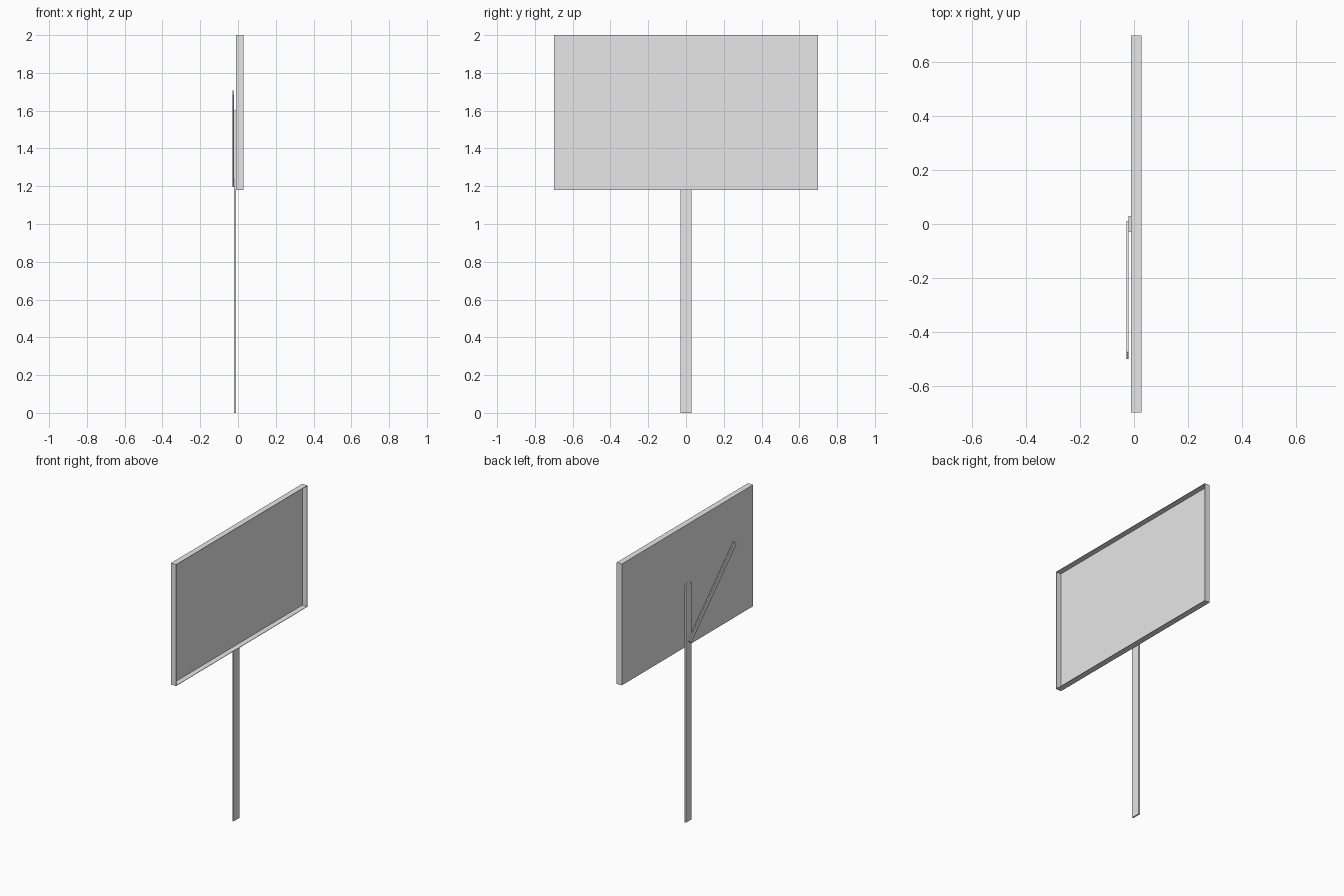
import bpy, bmesh
from math import radians
from mathutils import Matrix, Vector

cube = bpy.data.objects.get("Cube")
if cube:
    bpy.data.objects.remove(cube, do_unlink=True)

# Single plain grey finish
grey = bpy.data.materials.new("light_grey")
grey.use_nodes = True
colour = (0.8, 0.8, 0.8, 1)
grey.diffuse_color = colour
grey.node_tree.nodes["Principled BSDF"].inputs["Base Color"].default_value = colour


def box(name, low, high, tilt=0, open_face=None):
    """Box between two corners, turned about x, optionally open on one side."""
    low, high = Vector(low), Vector(high)
    size = high - low
    centre = (low + high) / 2
    bm = bmesh.new()
    bmesh.ops.create_cube(bm, size=1, matrix=Matrix.Diagonal((*size, 1)))
    if open_face:
        side = [f for f in bm.faces if f.normal.dot(Vector(open_face)) > 0.9]
        bmesh.ops.delete(bm, geom=side, context='FACES')
    bm.transform(Matrix.Translation(centre) @ Matrix.Rotation(radians(tilt), 4, 'X'))
    mesh = bpy.data.meshes.new(name)
    bm.to_mesh(mesh)
    bm.free()
    mesh.materials.append(grey)
    obj = bpy.data.objects.new(name, mesh)
    bpy.context.collection.objects.link(obj)
    return obj


# Shallow sign tray, open towards +x, with a thin folded rim
tray = box("sign_panel", (-0.011, -0.7, 1.18), (0.028, 0.7, 2), open_face=(1, 0, 0))
wall = tray.modifiers.new("sheet", 'SOLIDIFY')
wall.thickness = 0.003
wall.offset = -1
wall.use_even_offset = True

# Flat post behind the panel
box("post", (-0.021, -0.03, 0), (-0.011, 0.03, 1.6))

# Diagonal brace resting on the post
mid_y, mid_z, half_length, half_width = -0.245, 1.452, 0.343, 0.018
box("diagonal_brace", (-0.028, mid_y - half_width, mid_z - half_length),
    (-0.021, mid_y + half_width, mid_z + half_length), tilt=45)
